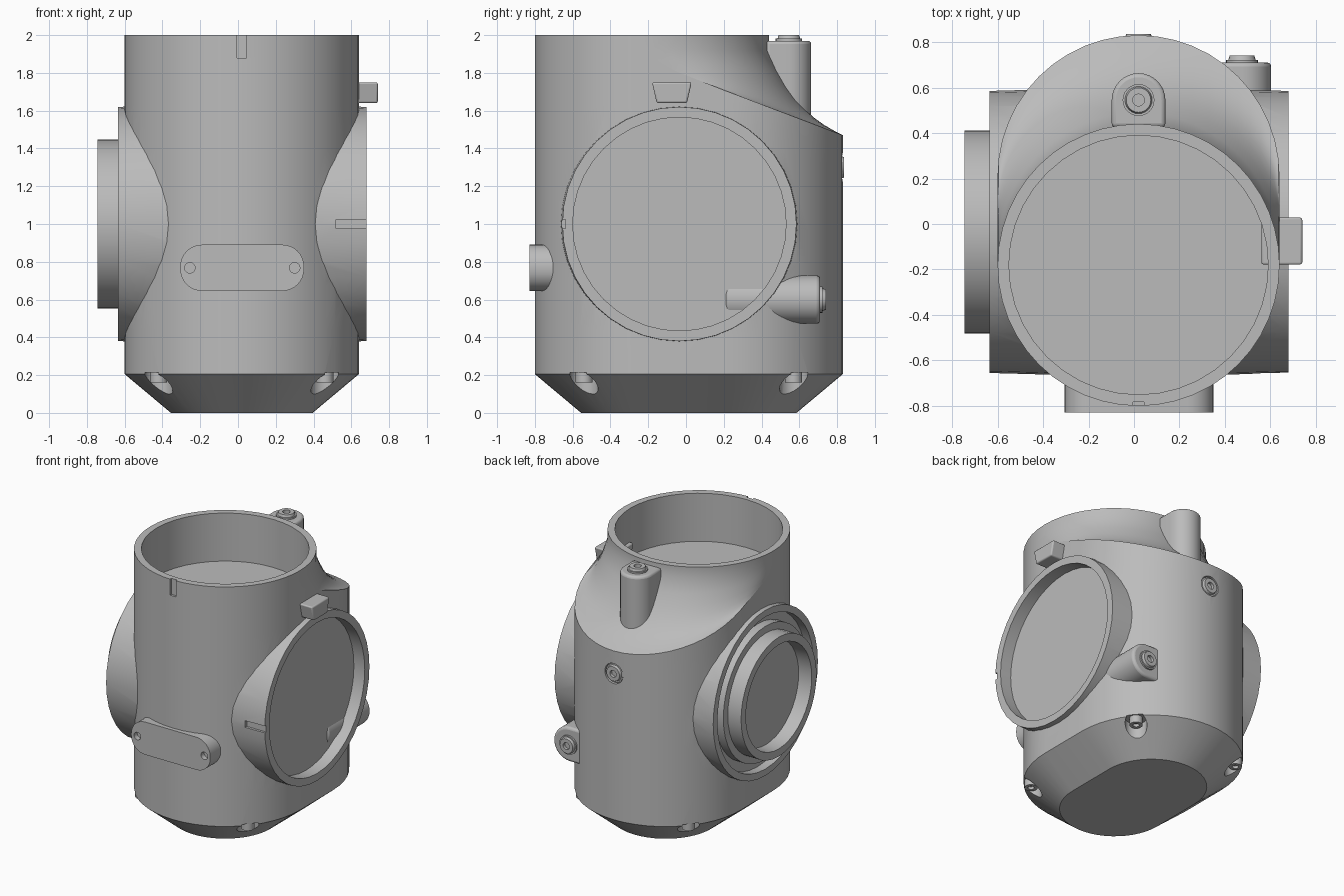
import bpy, bmesh, math
from mathutils import Matrix, Vector

if "Cube" in bpy.data.objects:
    bpy.data.objects.remove(bpy.data.objects["Cube"])

# Single grey material
GREY = (0.5, 0.5, 0.5, 1)
grey = bpy.data.materials.new("plain_grey")
grey.use_nodes = True
grey.diffuse_color = GREY
bsdf = next(n for n in grey.node_tree.nodes if n.type == 'BSDF_PRINCIPLED')
bsdf.inputs["Base Color"].default_value = GREY

X, Y, Z = Vector((1, 0, 0)), Vector((0, 1, 0)), Vector((0, 0, 1))
CX, CY, R, SHIFT = 0.02, -0.18, 0.62, 0.39   # neck axis, radius, depth of the stadium plan


def frame(loc, side, out):
    """Placement with local x along side and local z along out."""
    m = Matrix((side, out.cross(side), out)).transposed().to_4x4()
    m.translation = loc
    return m


def skin(name, rings, matrix=Matrix()):
    """Join rings of points into a closed, capped surface."""
    bm = bmesh.new()
    rows = [[bm.verts.new(matrix @ Vector(p)) for p in ring] for ring in rings]
    n = len(rows[0])
    for a, b in zip(rows, rows[1:]):
        for i in range(n):
            j = (i + 1) % n
            bm.faces.new((a[i], a[j], b[j], b[i]))
    bm.faces.new(rows[0][::-1])
    bm.faces.new(rows[-1])
    bmesh.ops.remove_doubles(bm, verts=bm.verts, dist=1e-4)
    bmesh.ops.recalc_face_normals(bm, faces=bm.faces)
    mesh = bpy.data.meshes.new(name)
    bm.to_mesh(mesh)
    bm.free()
    mesh.materials.append(grey)
    obj = bpy.data.objects.new(name, mesh)
    bpy.context.collection.objects.link(obj)
    return obj


def lathe(name, profile, matrix, n=40):
    """Turn (radius, height) points round the local z axis."""
    turn = [2 * math.pi * i / n for i in range(n)]
    return skin(name, [[(r * math.cos(a), r * math.sin(a), h) for a in turn]
                       for r, h in profile], matrix)


def prism(name, outline, low, high, matrix, bevel=0):
    obj = skin(name, [[(x, y, h) for x, y in outline] for h in (low, high)], matrix)
    if bevel:
        mod = obj.modifiers.new("edge", 'BEVEL')
        mod.width, mod.segments, mod.limit_method = bevel, 3, 'ANGLE'
        mod.angle_limit = math.radians(50)
    return obj


def box(w, h):
    return [(-w / 2, -h / 2), (w / 2, -h / 2), (w / 2, h / 2), (-w / 2, h / 2)]


def rounded(w, h, r, n=8):
    pts = []
    for k, (sx, sy) in enumerate(((1, 1), (-1, 1), (-1, -1), (1, -1))):
        for i in range(n + 1):
            a = (k + i / n) * math.pi / 2
            pts.append((sx * (w / 2 - r) + r * math.cos(a), sy * (h / 2 - r) + r * math.sin(a)))
    return pts


def combine(target, tool, kind='DIFFERENCE'):
    mod = target.modifiers.new("cut", 'BOOLEAN')
    mod.operation, mod.object, mod.solver = kind, tool, 'EXACT'
    bpy.context.view_layer.objects.active = target
    bpy.ops.object.modifier_apply(modifier=mod.name)
    bpy.data.objects.remove(tool)


def body_ring(r, s, height):
    """Circle whose back half slides back by s; height depends on s and y."""
    half, pts = 24, []
    for side in (0, 1):
        for i in range(half + 1):
            a = math.pi * (side + i / half)
            y = CY + r * math.sin(a)
            rim = min(1.86, 1.47 + 0.38 * (0.83 - y - (0 if side else SHIFT)))
            pts.append((CX + r * math.cos(a), y + (0 if side else SHIFT * s), height(rim)))
    return pts


def shoulder(u):
    k = (0.2 * u + 0.25 * u ** 3) / 0.45
    return lambda rim: rim + k * (1.92 - rim)


# Main body: chamfered foot, stadium wall, sloped shoulder, round neck
rings = [body_ring(0.375, 1, lambda rim: 0.0)]
for k in range(7):
    rings.append(body_ring(R, 1, lambda rim, t=k / 7: 0.205 + t * (rim - 0.205)))
for k in range(9):
    rings.append(body_ring(R, 1 - k / 8, shoulder(k / 8)))
rings.append(body_ring(R, 0, lambda rim: 2.0))
body = skin("body", rings)

# Side ports joined to the body
left_port = frame((0, -0.035, 1), Y, X)
right_port = frame((0, -0.035, 1), -Y, -X)
for m, end in ((left_port, 0.68), (right_port, 0.635)):
    combine(body, lathe("port", [(0.635, 0.1), (R, end)], m), 'UNION')

# Neck bore and port recesses
neck = frame((CX, CY, 0), X, Z)
combine(body, lathe("bore", [(0.57, 1.64), (0.57, 2.2)], neck))
combine(body, lathe("recess", [(0.565, 0.59), (0.565, 0.9)], left_port))
combine(body, lathe("recess", [(0.57, 0.57), (0.57, 0.9)], right_port))

# Index grooves on the neck and on the left port
combine(body, prism("groove", box(0.05, 0.24), 0, 0.1, frame((CX, -0.782, 2), X, -Y)))
combine(body, prism("groove", box(0.32, 0.05), 0, 0.1, frame((0.68, -0.637, 1), X, -Y)))

# Seat for the flush back screw
combine(body, lathe("seat", [(0.075, 0), (0.075, 0.2)], frame((CX, 0.805, 1.3), -X, Y)))

# Foot pockets
corners = [(CX + sx * 0.44, y) for sx in (-1, 1) for y in (CY - 0.36, CY + SHIFT + 0.36)]
for x, y in corners:
    combine(body, lathe("pocket", [(0.075, -0.1), (0.075, 0.215)], frame((x, y, 0), X, Z), 20))

# Stepped collar in the right port
lathe("right_collar", [(0, 0.5), (0.5, 0.5), (0.5, 0.635), (0.447, 0.635), (0.447, 0.745),
                       (0.39, 0.745), (0.385, 0.64), (0, 0.64)], right_port)


def screw(name, matrix):
    lathe(name, [(0, -0.03), (0.07, -0.03), (0.07, 0.012), (0.06, 0.012), (0.054, 0.03),
                 (0.026, 0.03), (0.026, 0.008), (0, 0.008)], matrix, 24)


# Screw bosses: half-round section running back into the body
def boss(name, r, reach, length, matrix):
    arc = [(r * math.cos(math.pi * i / 16), r * math.sin(math.pi * i / 16)) for i in range(17)]
    prism(name, arc + [(-r, -reach), (r, -reach)], -length, 0, matrix, 0.018)
    screw(name + "_screw", matrix)


boss("top_boss", 0.118, 0.12, 0.6, frame((CX, 0.545, 1.97), X, Z))
boss("side_boss", 0.128, 0.25, 0.5, frame((0.475, 0.71, 0.6), Z, Y))
screw("back_screw", frame((CX, 0.806, 1.3), -X, Y))

# Foot screws, heads facing down
for x, y in corners:
    lathe("foot_screw", [(0, -0.02), (0.045, -0.02), (0.045, 0.05), (0.022, 0.05),
                         (0.022, 0.03), (0, 0.03)], frame((x, y, 0.21), X, -Z), 20)

# Front plate with two holes
plate = prism("front_plate", rounded(0.655, 0.245, 0.115), 0, 0.2, frame((0.022, -0.628, 0.768), X, -Y))
for x in (-0.255, 0.3):
    combine(plate, lathe("hole", [(0.028, 0), (0.028, 0.1)], frame((x, -0.79, 0.768), X, -Y), 16))

# Tapered tab above the left port
prism("left_tab", [(-0.08, -0.055), (0.08, -0.055), (0.105, 0.055), (-0.105, 0.055)],
      0, 0.18, frame((0.56, -0.075, 1.695), Y, X), 0.01)

# Smooth curved walls, keep edges crisp
for obj in bpy.context.collection.objects:
    if obj.type == 'MESH' and grey.name in obj.data.materials:
        bpy.ops.object.select_all(action='DESELECT')
        obj.select_set(True)
        bpy.context.view_layer.objects.active = obj
        bpy.ops.object.shade_smooth_by_angle(angle=math.radians(30))
